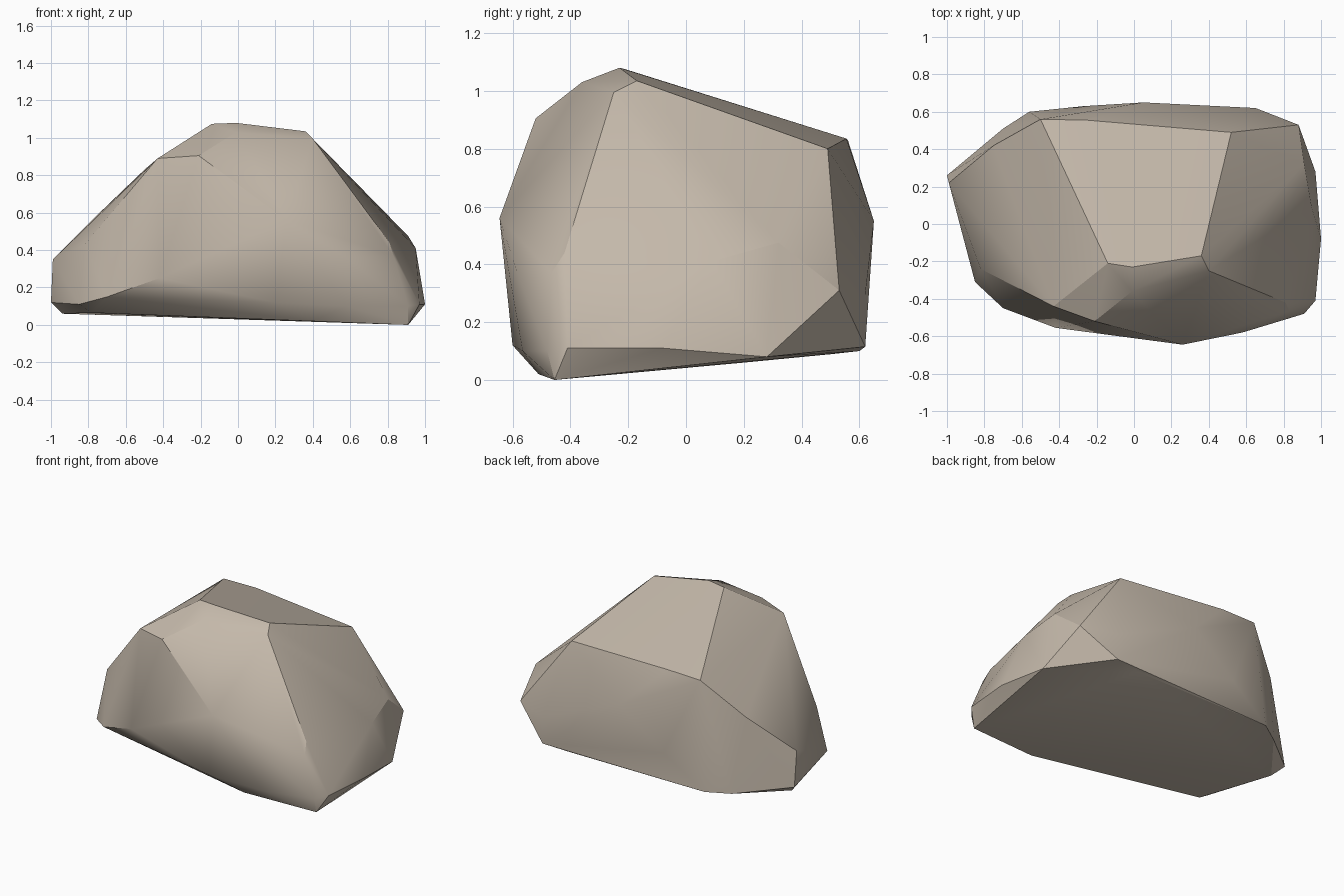
import bpy, bmesh, math

# Corner points of the boulder, grouped by region; the hull makes the facets
crown = [(-.14, -.21, 1.075), (-.01, -.23, 1.08), (.36, -.17, 1.035), (.40, -.25, .995),
         (-.01, -.36, 1.03), (-.21, -.52, .905), (-.43, -.44, .89)]
back = [(-.50, .56, .83), (-.25, .555, .835), (.52, .49, .80), (-.75, .42, .59),
        (.05, .65, .55), (-.27, .63, .30), (.65, .62, .295), (.65, .62, .115)]
right = [(.88, .53, .31), (.91, .32, .475), (.95, .09, .41), (1, -.08, .11),
         (.97, .28, .08), (.97, -.41, .11), (.91, -.48, .10), (.81, -.42, .44), (.83, -.465, .37)]
front = [(.26, -.645, .56), (.58, -.58, .36), (.58, -.565, .10), (.20, -.60, .12),
         (-.42, -.555, .25), (-.70, -.45, .15)]
left = [(-.85, -.31, .11), (-.82, -.24, .43), (-.99, .22, .35), (-1, .26, .12)]
base = [(.91, -.455, 0), (.40, -.51, .02), (-.78, -.30, .065), (-.94, .20, .06),
        (-.70, .51, .09), (-.56, .60, .10), (.47, .60, .10)]

# Boulder body
bm = bmesh.new()
for p in crown + back + right + front + left + base:
    bm.verts.new(p)
bmesh.ops.convex_hull(bm, input=bm.verts[:])
bmesh.ops.delete(bm, geom=[v for v in bm.verts if not v.link_faces], context='VERTS')
bmesh.ops.recalc_face_normals(bm, faces=bm.faces[:])
mesh = bpy.data.meshes.new("boulder")
bm.to_mesh(mesh)
bm.free()
boulder = bpy.data.objects.new("boulder", mesh)
bpy.context.collection.objects.link(boulder)

# Warm grey stone
stone = bpy.data.materials.new("warm_stone")
stone.diffuse_color = (0.55, 0.48, 0.40, 1)
mesh.materials.append(stone)

# Soft facets with crisp ridges
bpy.context.view_layer.objects.active = boulder
boulder.select_set(True)
bpy.ops.object.shade_smooth_by_angle(angle=math.radians(30))
